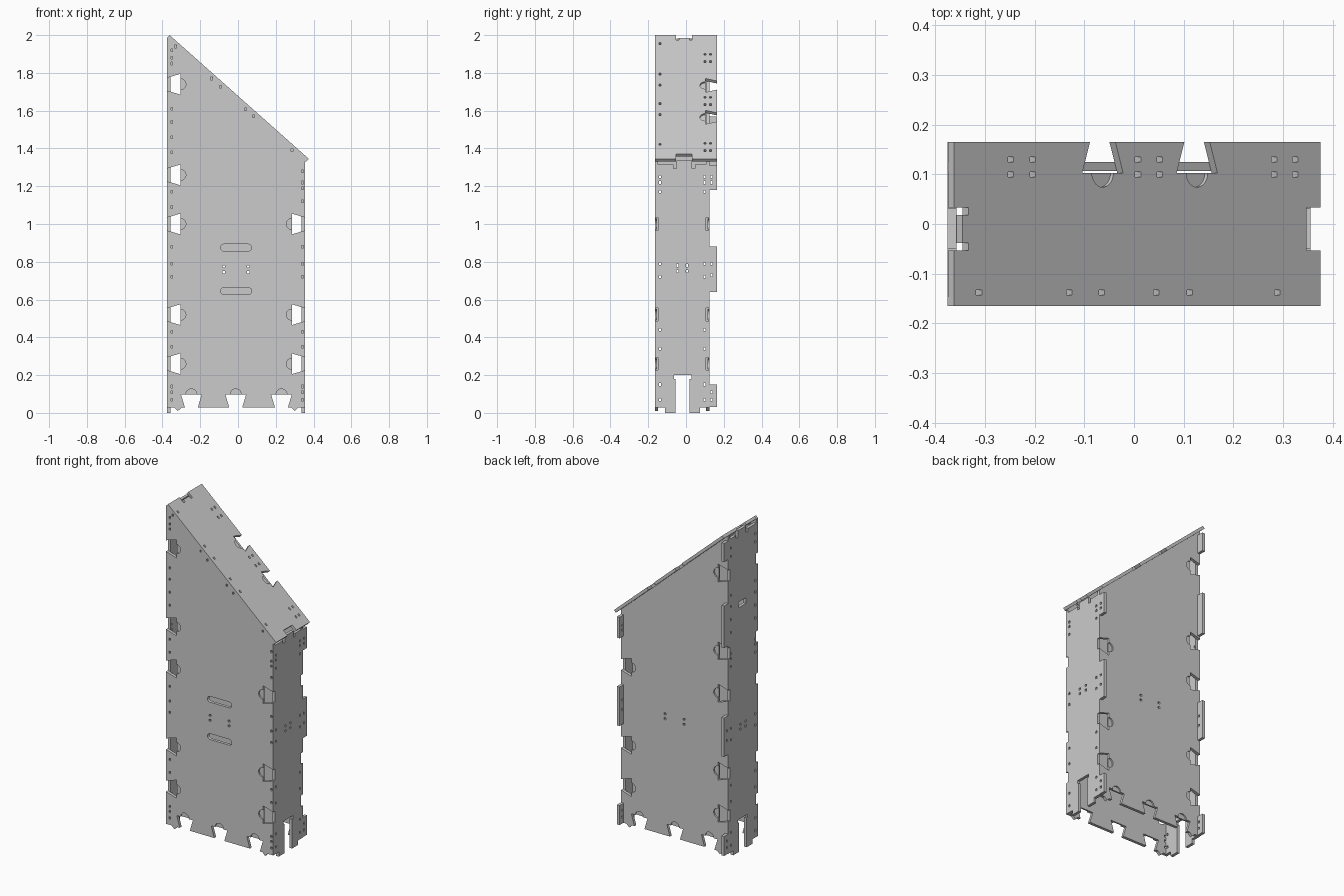
import bpy, bmesh
from math import pi, cos, sin
from mathutils import Vector

if "Cube" in bpy.data.objects:
    bpy.data.objects.remove(bpy.data.objects["Cube"])

T = 0.018                      # sheet thickness
X0, X1 = -0.375, 0.355         # outer faces of the side panels
YF, YB = -0.165, 0.125         # outer faces of the front and back panels
HIGH, LOW = Vector((-0.362, 0, 2.0)), Vector((0.375, 0, 1.345))
SLOPE = (LOW - HIGH).normalized()
DOWN = Vector((SLOPE.z, 0, -SLOPE.x))   # into the roof sheet
LENGTH = (LOW - HIGH).length


# Flat sheet coordinates (u, v, depth) to world, one per panel
def front_map(u, v, w): return Vector((u, YF + w, v))
def back_map(u, v, w): return Vector((u, YB - w, v))
def left_map(u, v, w): return Vector((X0 + w, u, v))
def right_map(u, v, w): return Vector((X1 - w, u, v))
def roof_map(u, v, w): return HIGH + SLOPE * u + DOWN * w + Vector((0, v, 0))


def prism(bm, poly, w0, w1, place):
    a = [bm.verts.new(place(u, v, w0)) for u, v in poly]
    b = [bm.verts.new(place(u, v, w1)) for u, v in poly]
    n = len(a)
    bm.faces.new(a)
    bm.faces.new(b[::-1])
    for i in range(n):
        j = (i + 1) % n
        bm.faces.new((a[j], a[i], b[i], b[j]))


def make_object(name, prisms, place):
    bm = bmesh.new()
    for poly, w0, w1 in prisms:
        prism(bm, poly, w0, w1, place)
    bmesh.ops.recalc_face_normals(bm, faces=bm.faces)
    me = bpy.data.meshes.new(name)
    bm.to_mesh(me)
    bm.free()
    ob = bpy.data.objects.new(name, me)
    bpy.context.collection.objects.link(ob)
    return ob


def panel(name, outline, cuts, place):
    """Sheet with every cut taken out of it."""
    ob = make_object(name, [(outline, 0, T)], place)
    cutter = make_object(name + "_cutter", cuts, place)
    cutter.hide_render = True
    mod = ob.modifiers.new("cuts", 'BOOLEAN')
    mod.object, mod.operation, mod.solver = cutter, 'DIFFERENCE', 'EXACT'
    mod.use_self = True
    bpy.context.view_layer.objects.active = ob
    bpy.ops.object.modifier_apply(modifier=mod.name)
    bpy.data.objects.remove(cutter)
    return ob


def through(poly): return (poly, -0.01, T + 0.01)


def rect(u0, u1, v0, v1):
    return through([(u0, v0), (u1, v0), (u1, v1), (u0, v1)])


def hole(u, v, a=0.010, b=0.014):
    return rect(u - a / 2, u + a / 2, v - b / 2, v + b / 2)


def slot(u, v, width, height):
    r, h = height / 2, width / 2 - height / 2
    pts = []
    for side, start in ((1, -pi / 2), (-1, pi / 2)):
        for i in range(9):
            t = start + pi * i / 8
            pts.append((u + side * h + r * cos(t), v + r * sin(t)))
    return through(pts)


def dovetail(u, v, nu, nv, depth=0.07):
    """Dovetail notch from an edge, plus its half depth round pocket."""
    def at(d, s): return (u + nu * d - nv * s, v + nv * d + nu * s)
    k = 0.034 - 0.02 * 0.01 / depth
    notch = [at(-0.01, -k), at(-0.01, k), at(depth, 0.055), at(depth, -0.055)]
    c = at(depth, 0)
    disc = [(c[0] + 0.029 * cos(2 * pi * i / 24 + 0.05),
             c[1] + 0.029 * sin(2 * pi * i / 24 + 0.05)) for i in range(24)]
    return [through(notch), (disc, -0.01, T / 2)]


# Notches and holes shared by the front and back panels
LEFT_Z = (1.74, 1.26, 1.0, 0.52, 0.26)
RIGHT_Z = (1.0, 0.52, 0.26)
PIN_Z = (0.88, 0.79, 0.72, 0.43, 0.35, 0.14, 0.11, 0.07)
shared = []
for z in LEFT_Z:
    shared += dovetail(X0, z, 1, 0)
for z in RIGHT_Z:
    shared += dovetail(X1, z, -1, 0)
for x in (-0.247, -0.012, 0.23):
    shared += dovetail(x, 0.028, 0, 1)
shared += [hole(x, z, 0.014, 0.012) for x in (-0.075, 0.055) for z in (0.745, 0.775)]

foot = [(X0, 0.028), (-0.337, 0.028), (-0.318, 0.01), (-0.299, 0.028),
        (0.282, 0.028), (0.3, 0.01), (0.318, 0.028), (X1, 0.028)]

# Front panel with hand slots and pin holes
cuts = shared + [slot(-0.01, z, 0.165, 0.036) for z in (0.875, 0.645)]
cuts += [hole(-0.351, z) for z in PIN_Z + (1.92, 1.88, 1.85, 1.61, 1.54, 1.46, 1.38, 1.17, 1.09)]
cuts += [hole(0.341, z) for z in PIN_Z + (1.28, 1.22, 1.19, 1.12)]
cuts += [hole(x, z) for x, z in ((-0.33, 1.94), (-0.14, 1.77), (-0.093, 1.727),
                                 (0.04, 1.607), (0.082, 1.57), (0.285, 1.39))]
tip = LOW + DOWN * T
peak = HIGH + DOWN * T
panel("front_panel", foot + [(X1, tip.z), (tip.x, tip.z), (LOW.x, LOW.z), (HIGH.x, HIGH.z),
                             (X0, peak.z)], cuts, front_map)

# Back panel, recessed and notched for the side tabs
RIGHT_TABS = ((0.03, 0.15), (0.64, 0.88), (1.18, 1.31))
LEFT_TABS = ((0.03, 0.15), (0.64, 0.88), (1.31, 1.57), (1.84, 1.955))
cuts = list(shared)
cuts += [rect(X0 - 0.01, X0 + T, a, b) for a, b in LEFT_TABS]
cuts += [rect(X1 - T, X1 + 0.01, a, b) for a, b in RIGHT_TABS]
ratio = SLOPE.z / SLOPE.x
panel("back_panel", foot + [(X1, peak.z + (X1 - peak.x) * ratio),
                            (X0, peak.z + (X0 - peak.x) * ratio)], cuts, back_map)


# Side panels with rear tabs, a top tongue and an open foot slot
def side(name, top, tongue, tabs, place, pins, extra=()):
    y0, y1, ytab = YF + T, YB - T, 0.165
    pts = [(y0, 0.028), (-0.11, 0.028), (-0.11, 0), (-0.055, 0), (-0.055, 0.18),
           (-0.064, 0.18), (-0.064, 0.2), (0.028, 0.2), (0.028, 0.18), (0.019, 0.18),
           (0.019, 0), (0.075, 0), (0.075, 0.028), (y1, 0.028)]
    for a, b in tabs:
        pts += [(y1, a), (ytab, a), (ytab, b), (y1, b)]
    if tabs[-1][1] < top:
        pts.append((y1, top))
    pts += [(0.048, top), (0.048, top - 0.02), (0.031, top - 0.02), (0.031, tongue),
            (-0.050, tongue), (-0.050, top - 0.02), (-0.067, top - 0.02),
            (-0.067, top), (y0, top)]
    cuts = [hole(y, z, 0.011, 0.014) for y in (-0.138, 0.097) for z in pins]
    cuts += [hole(y, z, 0.012) for y in (-0.045, 0.005) for z in (0.75, 0.78)]
    cuts += [hole(0.135, z) for z in (0.07, 0.11, 0.73, 0.79, 1.22, 1.25)]
    panel(name, pts, cuts + list(extra), place)


PINS = (0.07, 0.15, 0.34, 0.44, 0.72, 0.79, 1.17, 1.22, 1.25)
side("right_side", 1.315, 1.335, RIGHT_TABS, right_map, PINS)
side("left_side", 1.96, 1.982, LEFT_TABS, left_map,
     PINS + (1.38, 1.46, 1.54, 1.61, 1.85, 1.9), [rect(-0.05, 0.025, 1.505, 1.54)])


# Sloping roof with end notches, rear dovetails and pin holes
def along(x): return (x - HIGH.x) / SLOPE.x


cuts = [rect(-0.05, along(-0.345), -0.053, 0.033),
        rect(along(-0.350), along(-0.333), -0.053, -0.038),
        rect(along(-0.350), along(-0.333), 0.018, 0.033),
        rect(along(0.347), LENGTH + 0.05, -0.053, 0.033)]
for x in (-0.063, 0.127):
    cuts += dovetail(along(x), 0.165, 0, -1, 0.062)
cuts += [hole(along(x), -0.138, 0.015, 0.010) for x in (-0.312, -0.13, -0.065, 0.045, 0.112, 0.288)]
cuts += [hole(along(x), y, 0.015, 0.010) for y in (0.10, 0.13)
         for x in (-0.248, -0.204, 0.008, 0.052, 0.282, 0.325)]
panel("roof", [(0, YF + T), (LENGTH, YF + T), (LENGTH, 0.165), (0, 0.165)], cuts, roof_map)
